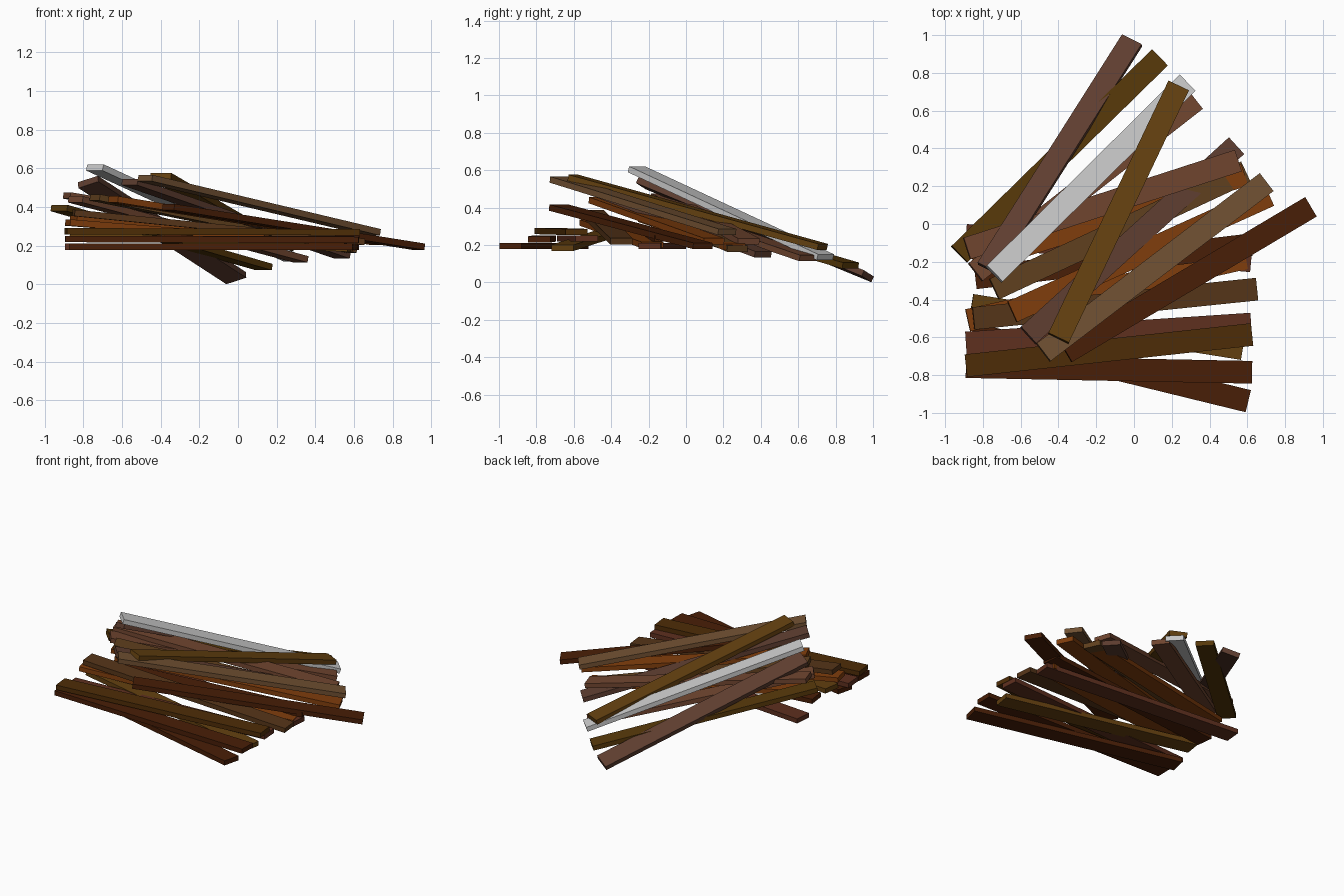
import bpy
from mathutils import Vector, Matrix

if "Cube" in bpy.data.objects:
    bpy.data.objects.remove(bpy.data.objects["Cube"])

WIDTH, THICK = 0.12, 0.033

# shared wood tones (sRGB)
TONES = {
    "umber": (0.37, 0.25, 0.20), "olive": (0.34, 0.23, 0.07), "gold": (0.39, 0.26, 0.09),
    "brown": (0.44, 0.28, 0.20), "tan": (0.44, 0.32, 0.21), "orange": (0.50, 0.25, 0.08),
    "moss": (0.38, 0.26, 0.14), "rust": (0.29, 0.14, 0.06), "red": (0.37, 0.20, 0.14),
    "dark": (0.31, 0.19, 0.06), "bark": (0.34, 0.22, 0.12),
}
MATS = {}
for name, c in TONES.items():
    m = bpy.data.materials.new(name + "_wood")
    m.diffuse_color = (*[v ** 2.2 for v in c], 1)
    m.use_nodes = True
    m.node_tree.nodes["Principled BSDF"].inputs["Base Color"].default_value = m.diffuse_color
    MATS[name] = m


def plank(name, a, b, tone=None, roll=0.0):
    """Flat board between two end centres, width kept level apart from roll."""
    a, b = Vector(a), Vector(b)
    x = (b - a).normalized()
    y = Vector((0, 0, 1)).cross(x).normalized()
    z = x.cross(y)
    bpy.ops.mesh.primitive_cube_add(size=1)
    o = bpy.context.object
    o.name = name
    rot = Matrix((x, y, z)).transposed().to_4x4() @ Matrix.Rotation(roll, 4, 'X')
    size = Matrix.Diagonal(((b - a).length, WIDTH, THICK, 1))
    o.data.transform(rot @ size)
    o.location = (a + b) / 2
    if tone:
        o.data.materials.append(MATS[tone])


# leaning planks: raised near end, low far end
plank("leaning_plank_far", (-0.775, -0.235, 0.53), (-0.01, 0.972, 0.033), "umber", -0.3)
plank("leaning_plank_back", (-0.925, -0.16, 0.395), (0.135, 0.88, 0.09), "olive")
plank("grey_plank", (-0.74, -0.265, 0.605), (0.28, 0.745, 0.135))
plank("leaning_plank_under_grey", (-0.84, -0.255, 0.44), (0.325, 0.655, 0.13), "brown")
plank("leaning_plank_shallow", (-0.885, -0.13, 0.46), (0.55, 0.335, 0.22), "brown")
plank("leaning_plank_low", (-0.85, -0.20, 0.34), (0.585, 0.26, 0.19), "orange")
plank("leaning_plank_mid", (-0.74, -0.345, 0.45), (0.59, 0.275, 0.18), "moss")
plank("leaning_plank_orange", (-0.645, -0.465, 0.44), (0.715, 0.15, 0.22), "orange")
plank("leaning_plank_steep", (-0.56, -0.59, 0.53), (0.54, 0.412, 0.15), "umber")
plank("leaning_plank_tan", (-0.48, -0.68, 0.55), (0.70, 0.22, 0.27), "tan")
plank("top_plank", (-0.40, -0.605, 0.56), (0.235, 0.73, 0.19), "gold")
plank("leaning_plank_right", (-0.36, -0.68, 0.40), (0.935, 0.09, 0.195), "rust")

# nearly level planks at the base of the pile
plank("base_plank_front", (-0.86, -0.58, 0.195), (0.605, -0.938, 0.195), "rust")
plank("base_plank_olive", (-0.86, -0.43, 0.26), (0.575, -0.66, 0.185), "gold")
plank("base_plank_rear", (-0.89, -0.06, 0.195), (0.62, -0.195, 0.195), "red")
plank("base_plank_front_upper", (-0.89, -0.755, 0.235), (0.625, -0.785, 0.23), "rust")
plank("base_plank_red", (-0.89, -0.63, 0.235), (0.62, -0.53, 0.235), "red")
plank("base_plank_rear_upper", (-0.84, -0.285, 0.24), (0.62, -0.11, 0.235), "rust")
plank("base_plank_orange", (-0.88, -0.51, 0.32), (0.59, -0.18, 0.20), "orange")
plank("base_plank_dark", (-0.89, -0.75, 0.275), (0.625, -0.585, 0.27), "dark")
plank("base_plank_upper", (-0.85, -0.50, 0.37), (0.65, -0.345, 0.22), "bark")
